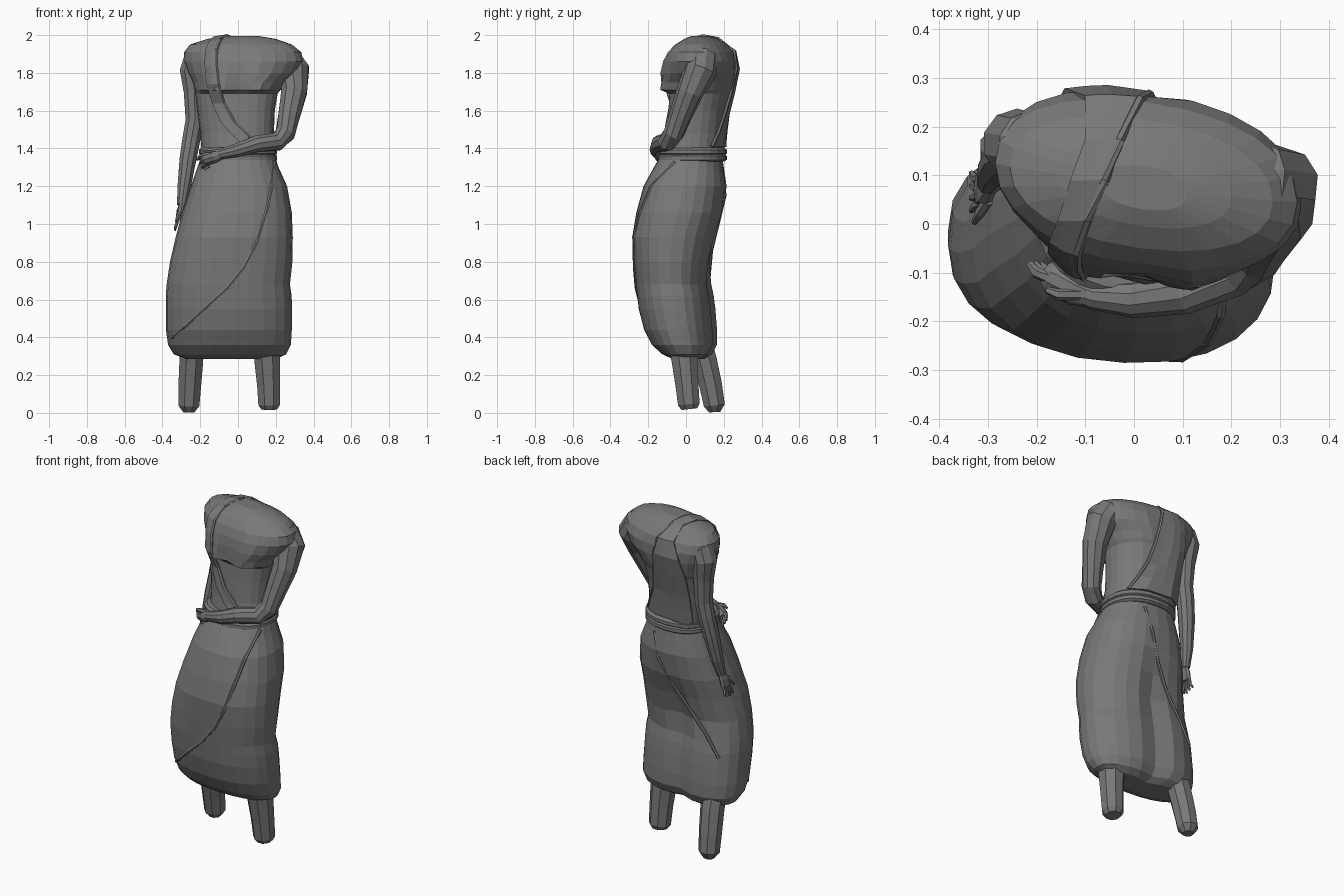
import bpy, bmesh, math
from mathutils import Vector
from mathutils.bvhtree import BVHTree

stone = bpy.data.materials.new("dark_stone")
stone.diffuse_color = (0.19, 0.19, 0.19, 1)


def make(name, verts, faces):
    bm = bmesh.new()
    vs = [bm.verts.new(v) for v in verts]
    for f in faces:
        bm.faces.new([vs[i] for i in f])
    bmesh.ops.recalc_face_normals(bm, faces=bm.faces)
    me = bpy.data.meshes.new(name)
    bm.to_mesh(me)
    bm.free()
    me.materials.append(stone)
    ob = bpy.data.objects.new(name, me)
    bpy.context.collection.objects.link(ob)
    return ob


def skin(name, rings, n):
    verts = [v for r in rings for v in r]
    faces = [[k * n + i, k * n + (i + 1) % n, (k + 1) * n + (i + 1) % n, (k + 1) * n + i]
             for k in range(len(rings) - 1) for i in range(n)]
    faces += [list(range(n)), list(range(len(verts) - n, len(verts)))]
    return make(name, verts, faces)


def loft(name, rows, n=24, e=2.3, shear=0.0, bump=None):
    """Stack of rounded sections: z, xmin, xmax, ymin, ymax."""
    rings = []
    for z, x0, x1, y0, y1 in rows:
        ring = []
        for i in range(n):
            c, s = math.cos(math.tau * i / n), math.sin(math.tau * i / n)
            dx = (x1 - x0) / 2 * math.copysign(abs(c) ** (2 / e), c)
            y = (y0 + y1) / 2 + (y1 - y0) / 2 * math.copysign(abs(s) ** (2 / e), s) + shear * dx
            x = (x0 + x1) / 2 + dx
            ring.append((x, y + (bump(x, s, z) if bump else 0), z))
        rings.append(ring)
    return skin(name, rings, n)


def limb(name, pts, n=10):
    """Tapered tube through x, y, z, radius."""
    P = [Vector(p[:3]) for p in pts]
    rings = []
    for k, p in enumerate(P):
        a = (p - P[k - 1]).normalized() if k else Vector()
        b = (P[k + 1] - p).normalized() if k < len(P) - 1 else Vector()
        t = (a + b).normalized()
        u = t.cross(Vector((0, 1, 0))).normalized()
        v = u.cross(t)
        rings.append([p + pts[k][3] * (u * math.cos(math.tau * (i + .5) / n)
                                       + v * math.sin(math.tau * (i + .5) / n)) for i in range(n)])
    return skin(name, rings, n)


def projector(ob):
    tree = BVHTree.FromPolygons([v.co for v in ob.data.vertices],
                                [list(p.vertices) for p in ob.data.polygons])
    axes = {'f': (1, -1), 'b': (1, 1), 't': (2, 1)}

    def hit(side, x, h, lift=0.006):
        ax, sg = axes[side]
        o = Vector((x, 0, h)) if ax == 1 else Vector((x, h, 0))
        o[ax] = 4 * sg
        d = Vector()
        d[ax] = -sg
        loc, nor, _, _ = tree.ray_cast(o, d)
        return loc + nor * lift if loc else None
    return hit


# torso with shoulders, chest and spine relief
def chest(x, s, z):
    if s > 0.3:
        return -0.012 * math.exp(-(x / 0.05) ** 2) * (z < 1.9)
    if s < -0.2 and 1.69 < z < 1.93:
        lobe = max(math.exp(-((x - c) / 0.085) ** 2) for c in (0.12, -0.12))
        return -0.045 * lobe * min(1, (z - 1.64) / .06) * (1.95 - z) / 0.2
    return 0


torso = loft("torso", [
    (1.34, -.19, .20, -.13, .20), (1.48, -.20, .19, -.10, .21), (1.60, -.215, .195, -.09, .225),
    (1.69, -.225, .21, -.085, .245), (1.71, -.23, .225, -.088, .255), (1.75, -.24, .25, -.092, .265),
    (1.80, -.265, .31, -.097, .272), (1.86, -.285, .345, -.095, .27), (1.91, -.285, .335, -.08, .25),
    (1.95, -.255, .285, -.05, .215), (1.98, -.16, .20, -.005, .165), (1.995, -.07, .11, .03, .12)],
    e=2.2, shear=-0.13, bump=chest)


# wrapped skirt, hollowed behind, left leg set back
def hollow(x, s, z):
    d = 0
    if s > 0.2 and z < 1.15:
        d -= 0.035 * math.exp(-((x + .04) / .07) ** 2) * min(1, (1.15 - z) * 3)
    if s > 0 and z < .7:
        d -= .07 * (x + .1) * s
    return d


skirt = loft("skirt", [
    (1.37, -.19, .19, -.13, .19), (1.30, -.215, .215, -.17, .20), (1.20, -.25, .26, -.225, .215),
    (1.06, -.295, .285, -.263, .20), (.93, -.33, .29, -.285, .16), (.80, -.36, .288, -.275, .13),
    (.68, -.378, .275, -.265, .135), (.62, -.382, .284, -.258, .148), (.55, -.382, .286, -.25, .157),
    (.44, -.382, .285, -.222, .165), (.36, -.37, .28, -.18, .165), (.31, -.34, .255, -.125, .14),
    (.285, -.27, .20, -.07, .10)], shear=-0.04, bump=hollow)

# overlapping cloth edges, front and back
on_skirt = projector(skirt)
for name, side, pts in (
    ("front_wrap_edge", 'f', [(.19, 1.33), (.178, 1.2), (.15, 1.06), (.1, .9), (.03, .77), (-.06, .66),
                              (-.17, .56), (-.28, .46), (-.35, .40)]),
    ("back_wrap_edge", 'b', [(.08, 1.3), (.04, 1.15), (-.03, 1.0), (-.12, .86), (-.22, .73), (-.3, .6)])):
    path = [on_skirt(side, x, z, 0) for x, z in pts]
    limb(name, [(*p, .010) for p in path if p], 6)

# shoulder cloth: left edge x, right edge x, height (or depth on top)
on_torso = projector(torso)
sash = [('f', .05, .12, 1.40), ('f', -.02, .06, 1.46), ('f', -.09, -.02, 1.54), ('f', -.13, -.075, 1.64),
        ('f', -.16, -.105, 1.74), ('f', -.17, -.115, 1.84), ('f', -.17, -.115, 1.91),
        ('t', -.155, -.095, .01), ('t', -.13, -.06, .09), ('t', -.10, -.03, .17),
        ('b', -.10, .01, 1.91), ('b', -.14, .03, 1.82), ('b', -.16, .045, 1.70),
        ('b', -.16, .07, 1.58), ('b', -.16, .11, 1.49), ('b', -.16, .15, 1.41)]
M = 5
rows = []
for side, a, b, h in sash:
    row = [on_torso(side, a + (b - a) * t / (M - 1), h, .001 if side == 't' else .005) for t in range(M)]
    if all(row):
        rows.append(row)
cloth = make("sash", [p for r in rows for p in r],
             [[M * k + j, M * k + j + 1, M * k + j + M + 1, M * k + j + M]
              for k in range(len(rows) - 1) for j in range(M - 1)])
mod = cloth.modifiers.new("thickness", 'SOLIDIFY')
mod.thickness, mod.offset = 0.014, 0
limb("sash_hem", [(*r[-1], .010) for r in rows], 6)

# two-fold belt
for name, z in (("belt_lower", 1.352), ("belt_upper", 1.385)):
    loft(name, [(z + dz, -.193 - g, .193 + g, -.135 - g, .202 + g)
                for dz, g in ((-.022, 0), (-.012, .014), (.008, .014), (.02, 0))], shear=-0.03)

# bent arm and hanging arm
limb("bent_arm", [(.20, .09, 1.88, .06), (.26, .085, 1.865, .085), (.295, .075, 1.81, .088),
                  (.297, .02, 1.70, .072), (.27, -.03, 1.57, .060), (.25, -.065, 1.48, .055),
                  (.205, -.1, 1.435, .05), (.10, -.14, 1.425, .046), (0, -.155, 1.392, .038),
                  (-.08, -.148, 1.372, .029), (-.10, -.142, 1.368, .027)])
limb("hanging_arm", [(-.19, .155, 1.88, .055), (-.225, .16, 1.865, .072), (-.24, .165, 1.81, .072),
                     (-.23, .16, 1.70, .060), (-.228, .155, 1.55, .052), (-.245, .15, 1.46, .050),
                     (-.264, .135, 1.35, .047), (-.285, .11, 1.20, .037), (-.298, .085, 1.10, .026)])

# hands: palm, four fingers and thumb
limb("bent_palm", [(-.09, -.145, 1.37, .027), (-.12, -.132, 1.36, .036), (-.165, -.108, 1.345, .036),
                   (-.18, -.10, 1.34, .025)])
for i in range(4):
    z = 1.37 - i * .022
    limb(f"bent_finger_{i + 1}", [(-.165 + i * .006, -.115, z, .012), (-.2 + i * .01, -.10, z - .012, .012),
                                  (-.215 + i * .013, -.08, z - .03, .007)], 6)
limb("bent_thumb", [(-.11, -.145, 1.385, .012), (-.155, -.145, 1.39, .012), (-.18, -.135, 1.385, .007)], 6)
dy, dz = -.012, -.045
loft("hanging_palm", [(z + dz, a, b, c + dy, d + dy) for z, a, b, c, d in (
    (1.15, -.312, -.280, .07, .115), (1.12, -.324, -.286, .05, .12),
    (1.08, -.330, -.294, .045, .12), (1.07, -.327, -.298, .055, .11))], n=8)
for i in range(4):
    y = .055 + i * .018 + dy
    limb(f"hanging_finger_{i + 1}", [(-.313, y, 1.08 + dz, .011), (-.324, y - .005, 1.05 + dz, .010),
                                     (-.334, y + (i - 2) * .008, 1.01 + dz + .008 * abs(i - 1), .006)], 6)
limb("hanging_thumb", [(-.3, .06 + dy, 1.12 + dz, .012), (-.316, .035 + dy, 1.09 + dz, .011),
                       (-.328, .015 + dy, 1.06 + dz, .006)], 6)

# lower legs, cut off at the ankle
limb("right_leg", [(.152, -.02, .36, .076), (.155, -.008, .28, .074), (.162, .005, .15, .066),
                   (.165, .015, .045, .062), (.165, .018, .02, .045)], 8)
limb("left_leg", [(-.245, .075, .36, .068), (-.247, .1, .28, .068), (-.255, .13, .15, .065),
                  (-.26, .15, .04, .06), (-.26, .152, .004, .032)], 8)
# faces stay flat, as carved
